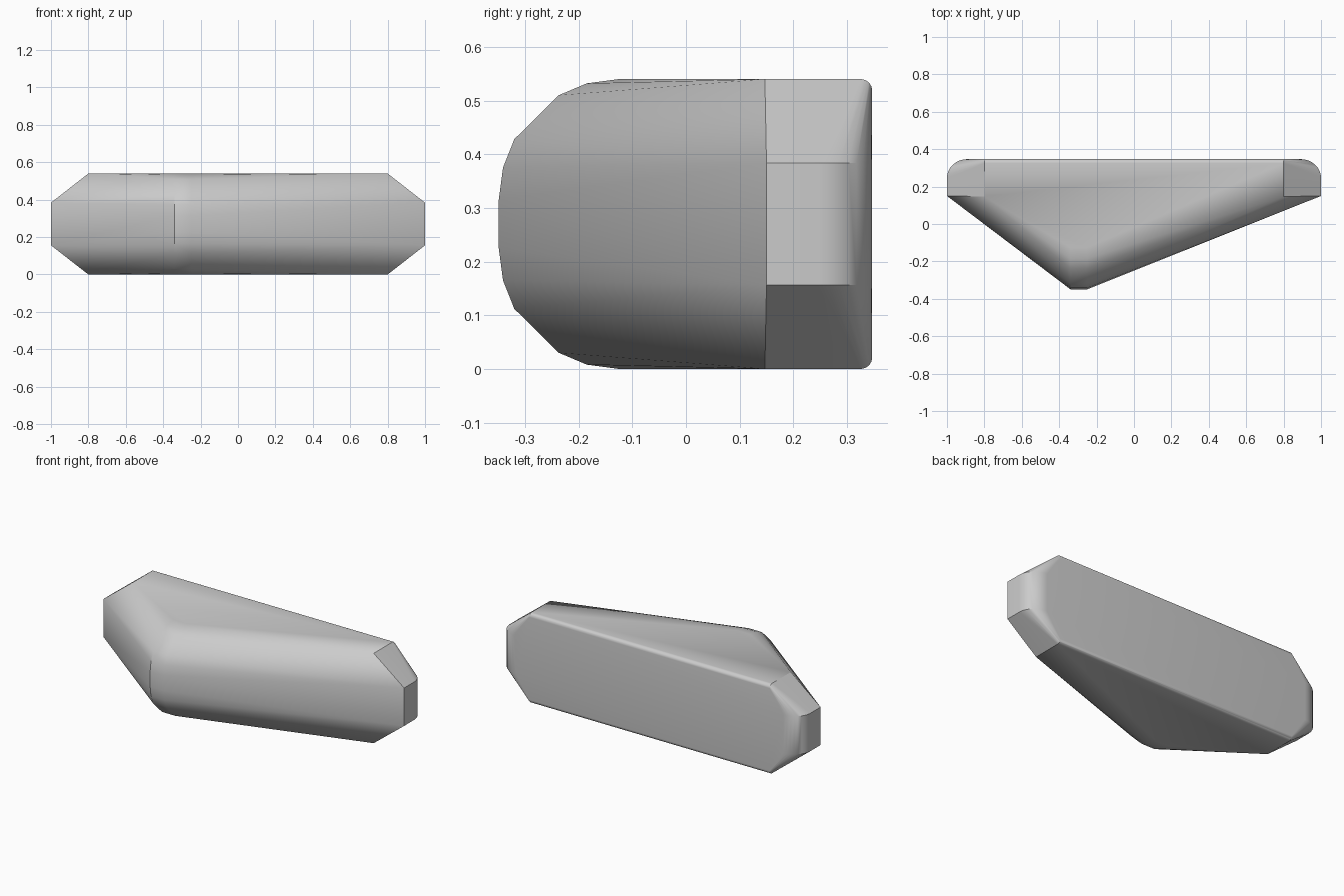
import bpy, bmesh, math

cube = bpy.data.objects.get("Cube")
if cube:
    bpy.data.objects.remove(cube, do_unlink=True)

HEIGHT, BACK = 0.54, 0.347


def make_material(name, value):
    mat = bpy.data.materials.new(name)
    mat.use_nodes = True
    color = (value, value, value, 1)
    mat.diffuse_color = color
    mat.node_tree.nodes["Principled BSDF"].inputs["Base Color"].default_value = color
    return mat


points = []


def add_mirrored_in_height(x, y, z):
    points.extend([(x, y, z), (x, y, HEIGHT - z)])


# Rounded nose: upper half of its section, held between two close stations
nose = [(-0.349, 0.315), (-0.341, 0.375), (-0.32, 0.428),
        (-0.237, 0.51), (-0.185, 0.532), (-0.125, HEIGHT)]
for y, z in nose:
    for x in (-0.34, -0.25):
        add_mirrored_in_height(x, y, z)

# Chamfered ends, with a back rounding that tapers from the tip to the shoulder
for side in (-1, 1):
    add_mirrored_in_height(side, 0.15, 0.384)
    add_mirrored_in_height(side * 0.8, 0.147, HEIGHT)
    for i in range(9):
        a = math.pi / 2 * i / 8
        inset, rise = 1 - math.cos(a), math.sin(a) - 1
        add_mirrored_in_height(side * (1 - 0.11 * inset), BACK + 0.10 * rise, 0.384)
        add_mirrored_in_height(side * 0.8, BACK + 0.022 * rise, HEIGHT - 0.022 * inset)

# Skin the convex body
bm = bmesh.new()
for p in points:
    bm.verts.new(p)
hull = bmesh.ops.convex_hull(bm, input=bm.verts)
loose = [v for v in bm.verts if not v.link_faces]
bmesh.ops.delete(bm, geom=loose, context='VERTS')
bmesh.ops.dissolve_limit(bm, angle_limit=math.radians(0.5),
                         verts=bm.verts, edges=bm.edges)
bmesh.ops.recalc_face_normals(bm, faces=bm.faces)
mesh = bpy.data.meshes.new("wedge_body")
bm.to_mesh(mesh)
bm.free()

body = bpy.data.objects.new("wedge_body", mesh)
bpy.context.collection.objects.link(body)
mesh.materials.append(make_material("plain grey", 0.6))

# Smooth the rounded areas, keep the chamfers crisp
bpy.ops.object.select_all(action='DESELECT')
body.select_set(True)
bpy.context.view_layer.objects.active = body
bpy.ops.object.shade_smooth_by_angle(angle=math.radians(30))
